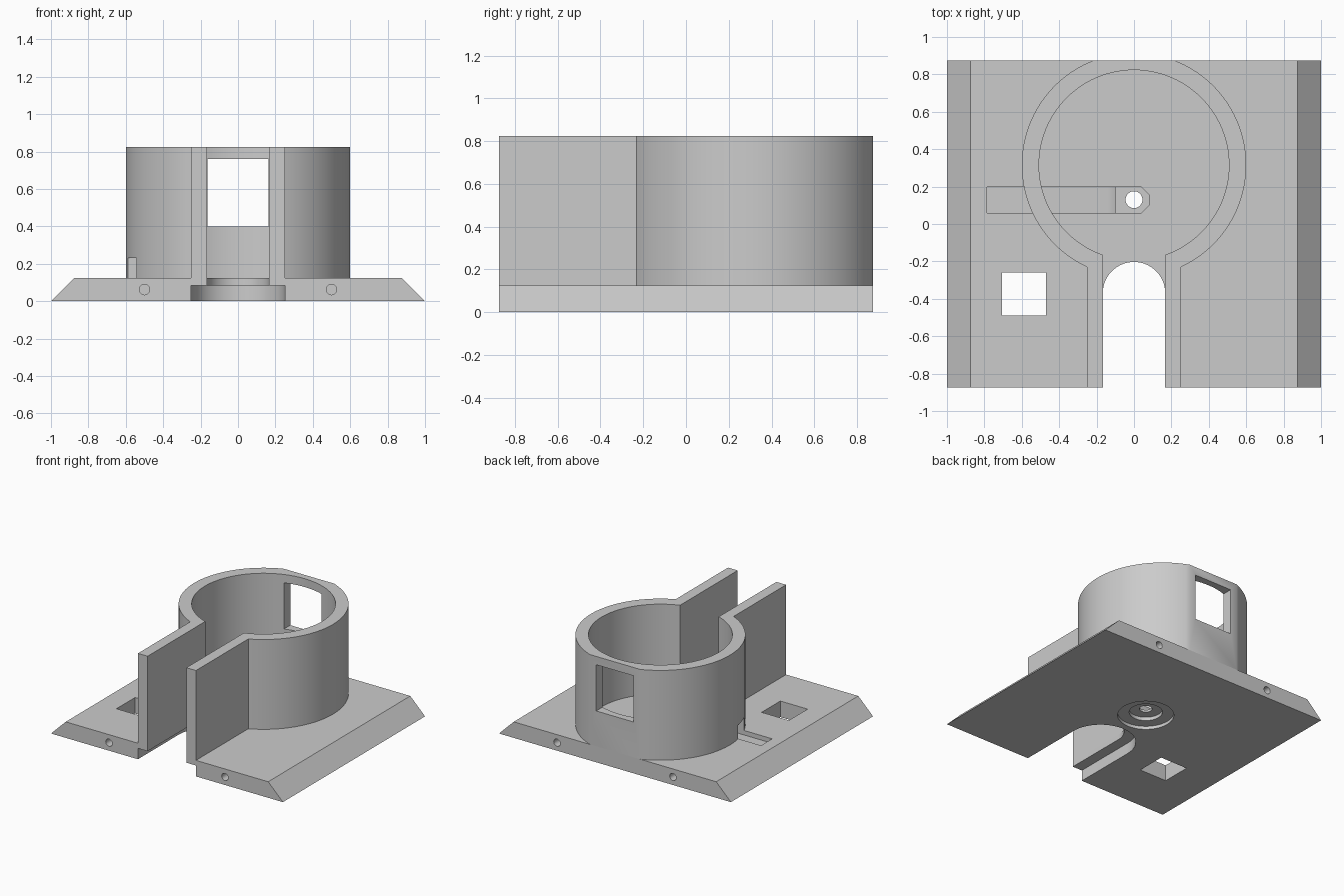
import bpy
import bmesh
from math import sin, cos, pi, asin, radians
from mathutils import Vector

old = bpy.data.objects.get("Cube")
if old:
    bpy.data.objects.remove(old, do_unlink=True)

grey = bpy.data.materials.new("plain grey")
grey.use_nodes = True
colour = (0.6, 0.6, 0.6, 1)
grey.diffuse_color = colour
grey.node_tree.nodes["Principled BSDF"].inputs["Base Color"].default_value = colour


def prism(name, outline, low, high, axis="z"):
    """Extrude an outline along z (outline in xy) or along y (outline in xz)."""
    bm = bmesh.new()
    if axis == "z":
        place, step = (lambda a, b: (a, b, low)), Vector((0, 0, high - low))
    else:
        place, step = (lambda a, b: (a, low, b)), Vector((0, high - low, 0))
    face = bm.faces.new([bm.verts.new(place(a, b)) for a, b in outline])
    result = bmesh.ops.extrude_face_region(bm, geom=[face])
    moved = [v for v in result["geom"] if isinstance(v, bmesh.types.BMVert)]
    bmesh.ops.translate(bm, verts=moved, vec=step)
    bmesh.ops.recalc_face_normals(bm, faces=bm.faces)
    mesh = bpy.data.meshes.new(name)
    bm.to_mesh(mesh)
    bm.free()
    mesh.materials.append(grey)
    obj = bpy.data.objects.new(name, mesh)
    bpy.context.collection.objects.link(obj)
    return obj


def arc(cx, cy, r, start, end, steps):
    angles = [start + (end - start) * i / steps for i in range(steps + 1)]
    return [(cx + r * cos(a), cy + r * sin(a)) for a in angles]


def circle(cx, cy, r, steps=48):
    return arc(cx, cy, r, 0, 2 * pi, steps)[:-1]


def rect(x0, x1, y0, y1):
    return [(x0, y0), (x1, y0), (x1, y1), (x0, y1)]


def cut(target, cutter):
    cutter.hide_render = True
    mod = target.modifiers.new("cut", "BOOLEAN")
    mod.operation = "DIFFERENCE"
    mod.solver = "EXACT"
    mod.object = cutter
    bpy.context.view_layer.objects.active = target
    bpy.ops.object.modifier_apply(modifier=mod.name)
    bpy.data.objects.remove(cutter, do_unlink=True)


DEPTH = 0.875          # half depth of the base
TOP = 0.125            # top of the base
HEIGHT = 0.825         # top of the holder wall
RING_Y, OUTER, INNER = 0.315, 0.6, 0.508
SLOT, WALL = 0.167, 0.25
HOLE_Y = 0.13

# Base plate with sloping sides
base = prism("base_plate", [(-1, 0), (1, 0), (0.873, TOP), (-0.873, TOP)],
             -DEPTH, DEPTH, "y")

# Stepped entry slot, round at its inner end
for half, low, high in ((SLOT, -0.1, 0.3), (WALL, -0.1, 0.085)):
    outline = [(half, -1), *arc(0, -0.37, half, 0, pi, 32), (-half, -1)]
    cut(base, prism("slot_cutter", outline, low, high))

# Square opening
cut(base, prism("opening_cutter", rect(-0.705, -0.47, -0.49, -0.26), -0.1, 0.3))

# Cable channel, stepping down towards the hole
channel = [(-0.785, 0.2), (-0.785, 0.09), (-0.14, 0.09), (-0.12, 0.087),
           (-0.1, 0.08), (-0.09, 0.07), (-0.09, 0.2)]
cut(base, prism("channel_cutter", channel, 0.06, 0.197, "y"))
pocket = [(-0.1, 0.06), (0.04, 0.06), (0.08, 0.1),
          (0.08, 0.157), (0.04, 0.197), (-0.1, 0.197)]
cut(base, prism("pocket_cutter", pocket, 0.07, 0.2))

# Round hole with stepped recess underneath
for radius, high in ((0.045, 0.3), (0.118, 0.052), (0.2, 0.025)):
    cut(base, prism("hole_cutter", circle(0, HOLE_Y, radius), -0.1, high))

# Blind screw holes in the front and back edges
for x in (-0.5, 0.5):
    for y0, y1 in ((-1, -0.7), (0.7, 1)):
        cut(base, prism("screw_cutter", circle(x, 0.062, 0.028, 24), y0, y1, "y"))

# Keyhole-shaped holder wall: ring, flat back and two straight cheeks
a0 = -pi / 2 + asin(WALL / OUTER)
a1 = asin((DEPTH - RING_Y) / OUTER)
b0 = -pi / 2 + asin(SLOT / INNER)
profile = arc(0, RING_Y, OUTER, a0, a1, 48)
profile += arc(0, RING_Y, OUTER, pi - a1, pi - a0, 48)
profile += [(-WALL, -DEPTH), (-SLOT, -DEPTH)]
profile += arc(0, RING_Y, INNER, pi - b0, b0, 96)
profile += [(SLOT, -DEPTH), (WALL, -DEPTH)]
holder = prism("holder_wall", profile, TOP, HEIGHT)

# Back window and cable tunnel through the wall
cut(holder, prism("window_cutter", rect(-0.162, 0.162, 0.4, 0.76), 0.6, 1, "y"))
cut(holder, prism("tunnel_cutter", rect(-0.78, -0.3, 0.06, 0.197), 0.05, 0.23))

for obj in (base, holder):
    bpy.ops.object.select_all(action="DESELECT")
    obj.select_set(True)
    bpy.context.view_layer.objects.active = obj
    bpy.ops.object.shade_smooth_by_angle(angle=radians(25))
